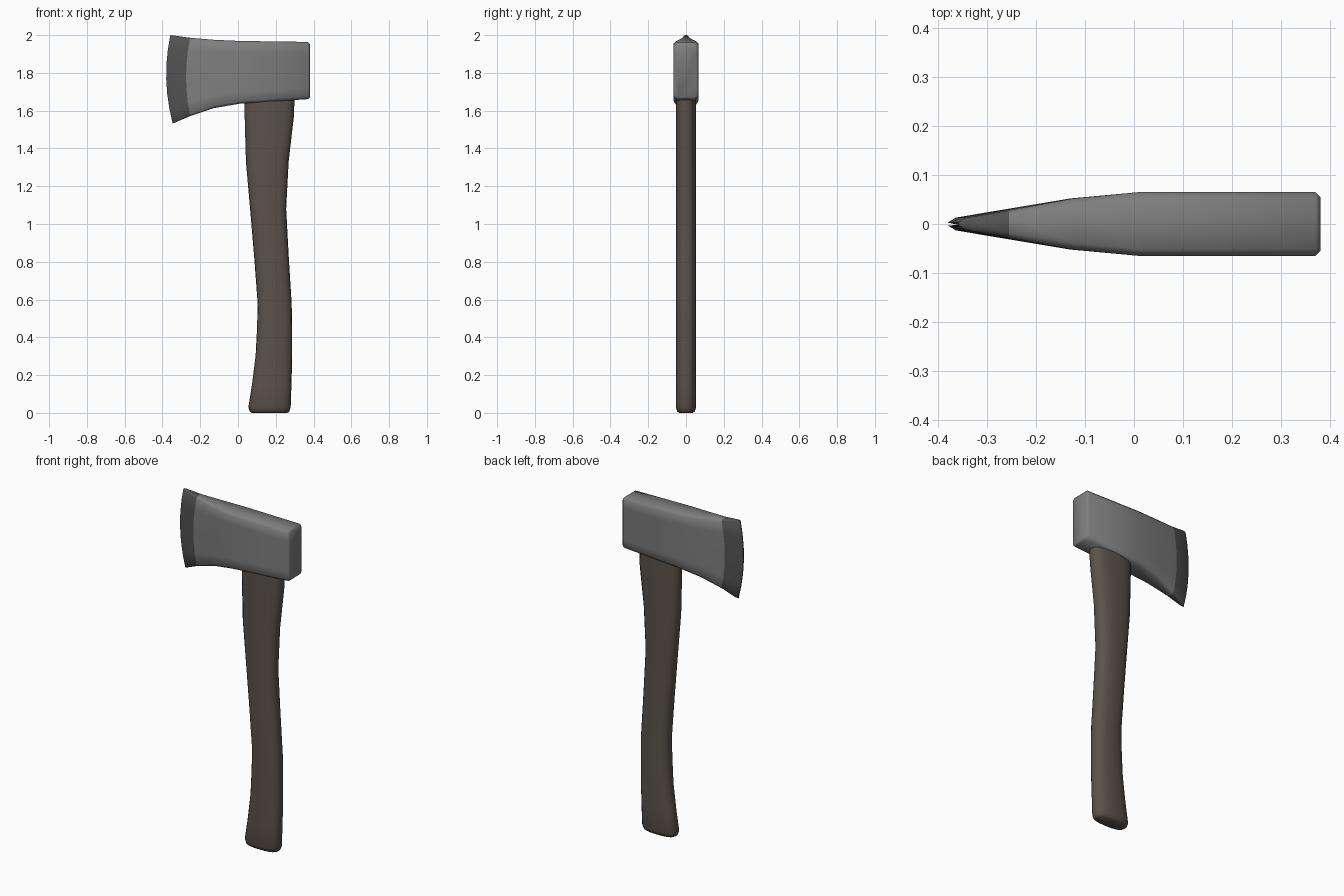
import bpy, bmesh
from math import cos, sin, pi, radians, copysign

if "Cube" in bpy.data.objects:
    bpy.data.objects.remove(bpy.data.objects["Cube"])


def material(name, rgb):
    m = bpy.data.materials.new(name)
    m.diffuse_color = (*rgb, 1)
    m.use_nodes = True
    m.node_tree.nodes["Principled BSDF"].inputs["Base Color"].default_value = m.diffuse_color
    return m


def make_object(name, bm, mats, angle):
    bmesh.ops.recalc_face_normals(bm, faces=bm.faces[:])
    mesh = bpy.data.meshes.new(name)
    bm.to_mesh(mesh)
    bm.free()
    for m in mats:
        mesh.materials.append(m)
    ob = bpy.data.objects.new(name, mesh)
    bpy.context.collection.objects.link(ob)
    bpy.ops.object.select_all(action='DESELECT')
    ob.select_set(True)
    bpy.context.view_layer.objects.active = ob
    bpy.ops.object.shade_smooth_by_angle(angle=radians(angle))
    return ob


def loft(bm, rings):
    """Skin closed rings of points and cap both ends; returns faces per span."""
    vs = [[bm.verts.new(p) for p in r] for r in rings]
    n = len(vs[0])
    spans = [[bm.faces.new((a[i], a[(i + 1) % n], b[(i + 1) % n], b[i])) for i in range(n)]
             for a, b in zip(vs, vs[1:])]
    return spans, bm.faces.new(vs[0]), bm.faces.new(vs[-1])


steel = material("steel", (0.21, 0.21, 0.21))
edge_steel = material("edge_steel", (0.085, 0.085, 0.085))
wood = material("wood", (0.105, 0.085, 0.07))

# axe head: x at top, x at bottom, forward bulge, half thickness, z top, z bottom, corner chamfer
stations = [
    (-0.358, -0.346, 0.028, 0.003, 2.0, 1.533, 0.001),
    (-0.342, -0.331, 0.027, 0.013, 1.998, 1.538, 0.005),
    (-0.255, -0.255, 0.020, 0.028, 1.986, 1.571, 0.010),
    (-0.125, -0.125, 0.006, 0.052, 1.975, 1.614, 0.014),
    (0.01, 0.01, 0, 0.065, 1.969, 1.637, 0.014),
    (0.37, 0.37, 0, 0.065, 1.964, 1.661, 0.014),
    (0.38, 0.38, 0, 0.055, 1.954, 1.671, 0.010),
]
ROWS = 6


def head_ring(xt, xb, bulge, h, zt, zb, c):
    side = []
    for i in range(ROWS + 1):
        t = i / ROWS
        z = zb + c + (zt - zb - 2 * c) * t
        side.append((xb + (xt - xb) * t - bulge * (1 - (2 * t - 1) ** 2), h, z))
    in_h = max(h - c, h * 0.3)
    half = [(xb, in_h, zb)] + side + [(xt, in_h, zt)]
    return half + [(x, -y, z) for x, y, z in reversed(half)]


bm = bmesh.new()
spans, tip, butt = loft(bm, [head_ring(*s) for s in stations])
for f in spans[0] + spans[1] + [tip]:
    f.material_index = 1
make_object("axe_head", bm, [steel, edge_steel], 50)

# handle: z, left x, right x, half depth
profile = [
    (0.0, 0.072, 0.262, 0.036), (0.008, 0.062, 0.272, 0.047), (0.03, 0.055, 0.279, 0.054),
    (0.15, 0.074, 0.283, 0.054), (0.30, 0.093, 0.287, 0.054), (0.45, 0.101, 0.287, 0.054),
    (0.58, 0.104, 0.284, 0.054), (0.82, 0.086, 0.269, 0.054), (1.08, 0.064, 0.255, 0.054),
    (1.33, 0.042, 0.268, 0.054), (1.58, 0.035, 0.297, 0.054), (1.75, 0.035, 0.300, 0.054),
]
SIDES = 20


def handle_ring(z, left, right, d):
    cx, w = (left + right) / 2, (right - left) / 2
    ring = []
    for i in range(SIDES):
        a = 2 * pi * i / SIDES
        c, s = cos(a), sin(a)
        ring.append((cx + w * copysign(abs(c) ** 0.8, c), d * copysign(abs(s) ** 0.8, s), z))
    return ring


bm = bmesh.new()
loft(bm, [handle_ring(*p) for p in profile])
make_object("handle", bm, [wood], 50)
